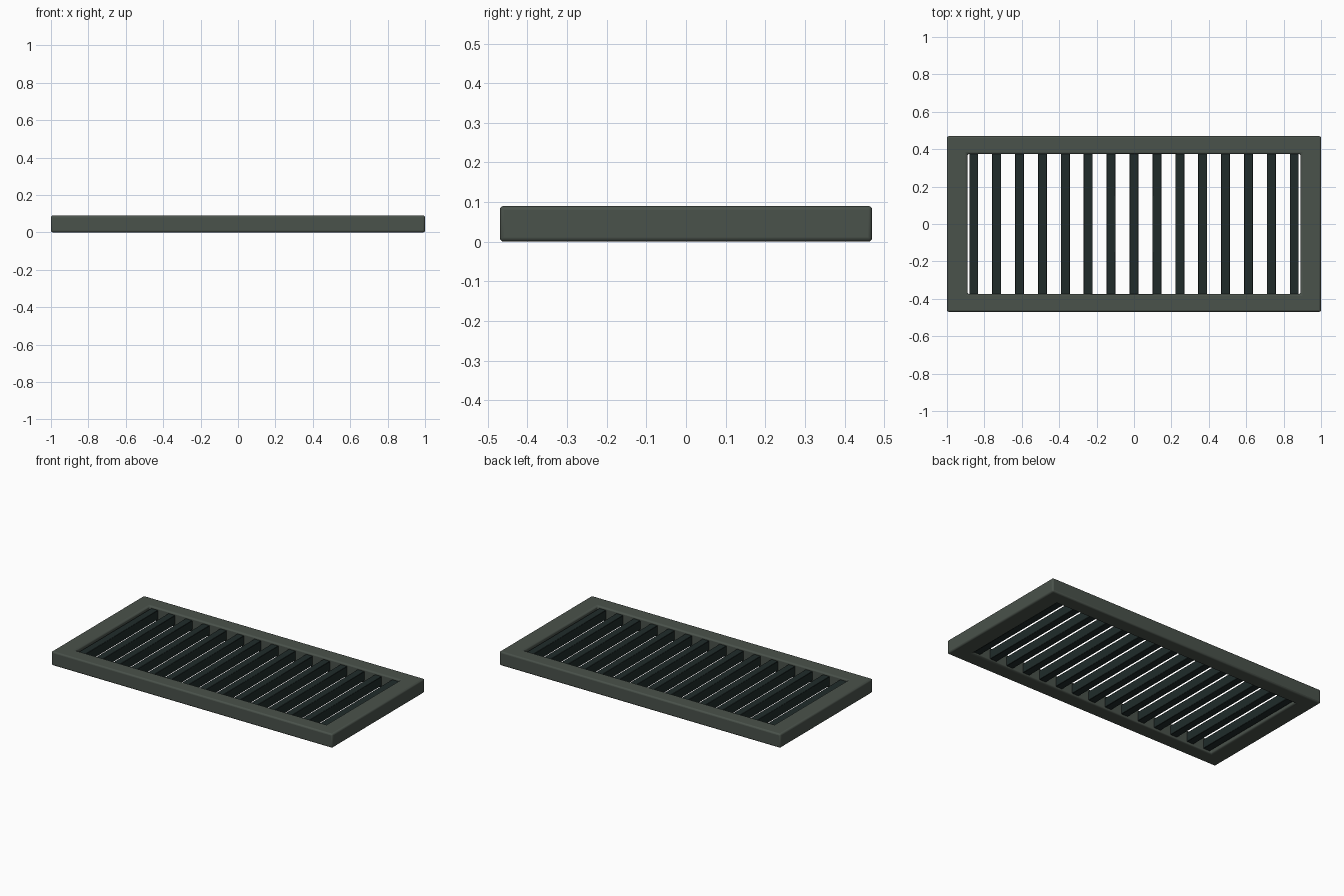
import bpy, bmesh

if "Cube" in bpy.data.objects:
    bpy.data.objects.remove(bpy.data.objects["Cube"])


def material(name, colour):
    m = bpy.data.materials.new(name)
    m.diffuse_color = (*colour, 1)
    m.use_nodes = True
    m.node_tree.nodes["Principled BSDF"].inputs["Base Color"].default_value = m.diffuse_color
    return m


frame_mat = material("grey green metal", (0.068, 0.084, 0.070))
slat_mat = material("dark slat metal", (0.014, 0.024, 0.023))


def finish(name, bm, mat, bevel, segments):
    bmesh.ops.recalc_face_normals(bm, faces=bm.faces)
    me = bpy.data.meshes.new(name)
    bm.to_mesh(me)
    bm.free()
    ob = bpy.data.objects.new(name, me)
    bpy.context.collection.objects.link(ob)
    me.materials.append(mat)
    mod = ob.modifiers.new("soft edges", "BEVEL")
    mod.width = bevel
    mod.segments = segments
    mod.limit_method = 'ANGLE'
    bpy.context.view_layer.objects.active = ob
    ob.select_set(True)
    bpy.ops.object.shade_smooth_by_angle()
    ob.select_set(False)
    return ob


# Outer frame: rectangular ring with softened edges
HEIGHT = 0.09
bm = bmesh.new()
rings = []
for hx, hy in ((1.0, 0.47), (0.89, 0.375)):
    for z in (0, HEIGHT):
        rings.append([bm.verts.new((sx * hx, sy * hy, z))
                      for sx, sy in ((-1, -1), (1, -1), (1, 1), (-1, 1))])
out_low, out_top, in_low, in_top = rings
for a, b in ((out_low, out_top), (out_top, in_top), (in_top, in_low), (in_low, out_low)):
    for i in range(4):
        j = (i + 1) % 4
        bm.faces.new((a[i], a[j], b[j], b[i]))
finish("outer_frame", bm, frame_mat, 0.01, 3)

# Row of upright slats, ends tucked into the frame
for i in range(15):
    x = (i - 7) * 0.1224
    bm = bmesh.new()
    bmesh.ops.create_cube(bm, size=1)
    for v in bm.verts:
        v.co.x = v.co.x * 0.048 + x
        v.co.y *= 0.79
        v.co.z = v.co.z * 0.06 + 0.045
    finish(f"slat_{i + 1}", bm, slat_mat, 0.002, 1)
